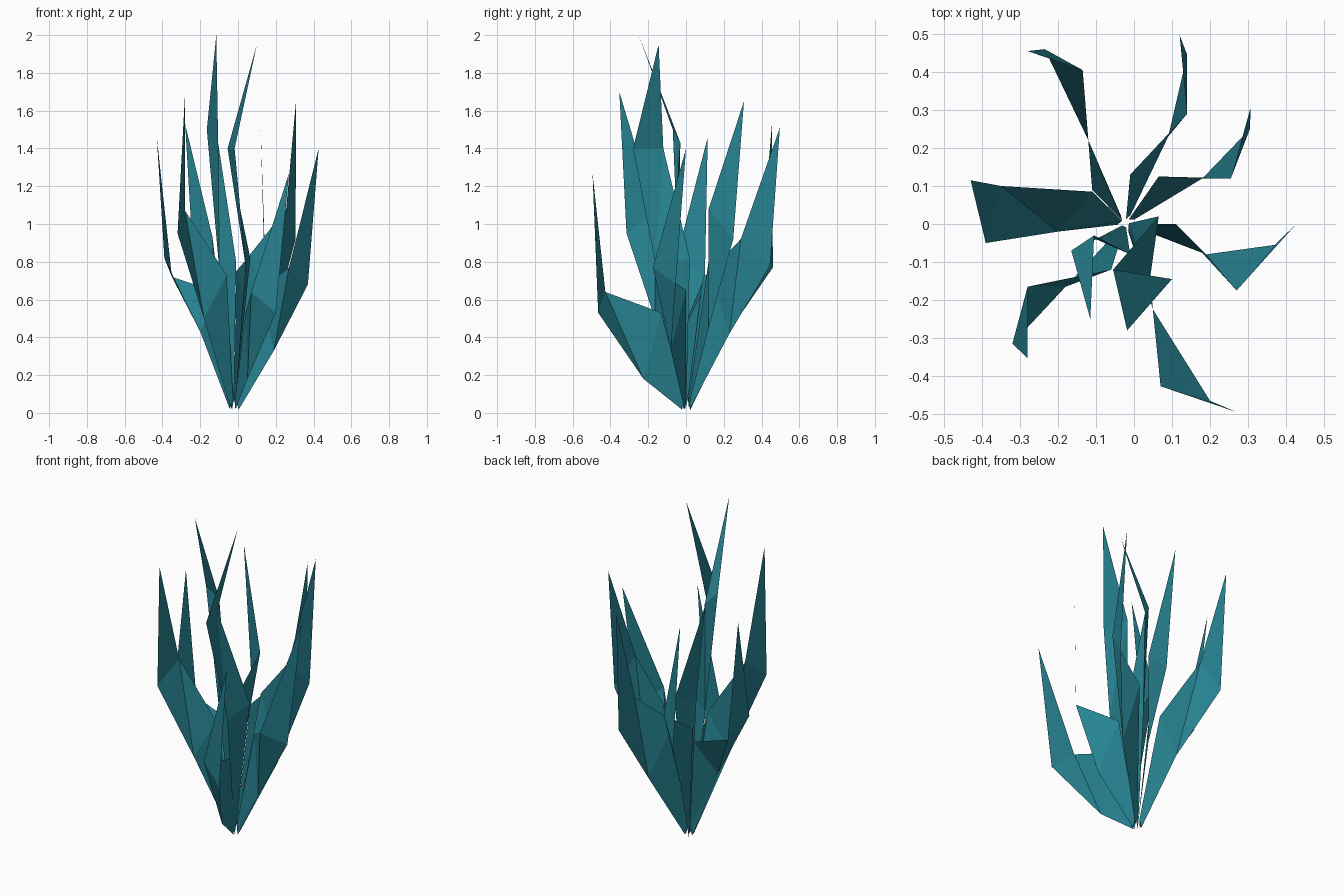
import bpy

teal = bpy.data.materials.new("teal_leaf")
teal.diffuse_color = (0.02, 0.225, 0.285, 1)


def leaf(name, low1, high1, low2, high2, tip):
    """Flat-faced bent leaf: narrow root, two tilted cross-sections, a pointed tip."""
    # root pair sits near the plant centre, leaning toward the first section
    root_low = (-0.02 + 0.12 * low1[0], 0.1 * low1[1], 0.01 + 0.05 * abs(low1[0] + low1[1]))
    root_high = (-0.02 + 0.1 * high1[0], 0.1 * high1[1], 0.07)
    verts = [root_low, root_high, low1, high1, low2, high2, tip]
    faces = [(0, 2, 1), (1, 2, 3), (2, 5, 3), (2, 4, 5), (4, 6, 5)]
    mesh = bpy.data.meshes.new(name)
    mesh.from_pydata(verts, [], faces)
    mesh.materials.append(teal)
    ob = bpy.data.objects.new(name, mesh)
    bpy.context.collection.objects.link(ob)


# outer ring of leaves, going round the plant
leaf("back_left_leaf", (-0.12, 0.22, 0.42), (-0.11, 0.09, 0.72),
     (-0.235, 0.46, 0.77), (-0.135, 0.405, 0.93), (-0.28, 0.455, 1.53))
leaf("back_leaf", (0.09, 0.23, 0.42), (-0.01, 0.13, 0.75),
     (0.14, 0.445, 0.78), (0.14, 0.29, 0.92), (0.12, 0.497, 1.51))
leaf("back_right_leaf", (0.18, 0.12, 0.45), (0.065, 0.125, 0.84),
     (0.305, 0.25, 0.92), (0.255, 0.12, 1.08), (0.307, 0.307, 1.65))
leaf("right_leaf", (0.19, -0.08, 0.33), (0.11, 0.0, 0.65),
     (0.37, -0.055, 0.68), (0.27, -0.175, 0.77), (0.427, 0.0, 1.4))
leaf("front_right_leaf", (0.05, -0.225, 0.18), (0.04, -0.13, 0.53),
     (0.2, -0.465, 0.53), (0.07, -0.427, 0.64), (0.27, -0.495, 1.27))
leaf("front_left_leaf", (-0.18, -0.165, 0.5), (-0.06, -0.12, 0.73),
     (-0.32, -0.315, 0.95), (-0.28, -0.165, 1.07), (-0.28, -0.353, 1.7))
leaf("left_leaf", (-0.2, -0.02, 0.43), (-0.11, 0.085, 0.64),
     (-0.39, -0.05, 0.82), (-0.35, 0.1, 0.72), (-0.43, 0.115, 1.46))

# tall inner leaves
leaf("tall_left_leaf", (-0.1, -0.04, 0.77), (-0.01, -0.08, 0.8),
     (-0.165, -0.07, 1.5), (-0.105, -0.03, 1.43), (-0.115, -0.25, 2.0))
leaf("tall_front_leaf", (0.04, -0.16, 0.78), (0.065, 0.02, 0.82),
     (-0.018, -0.28, 1.4), (-0.055, -0.12, 1.4), (0.1, -0.145, 1.95))
